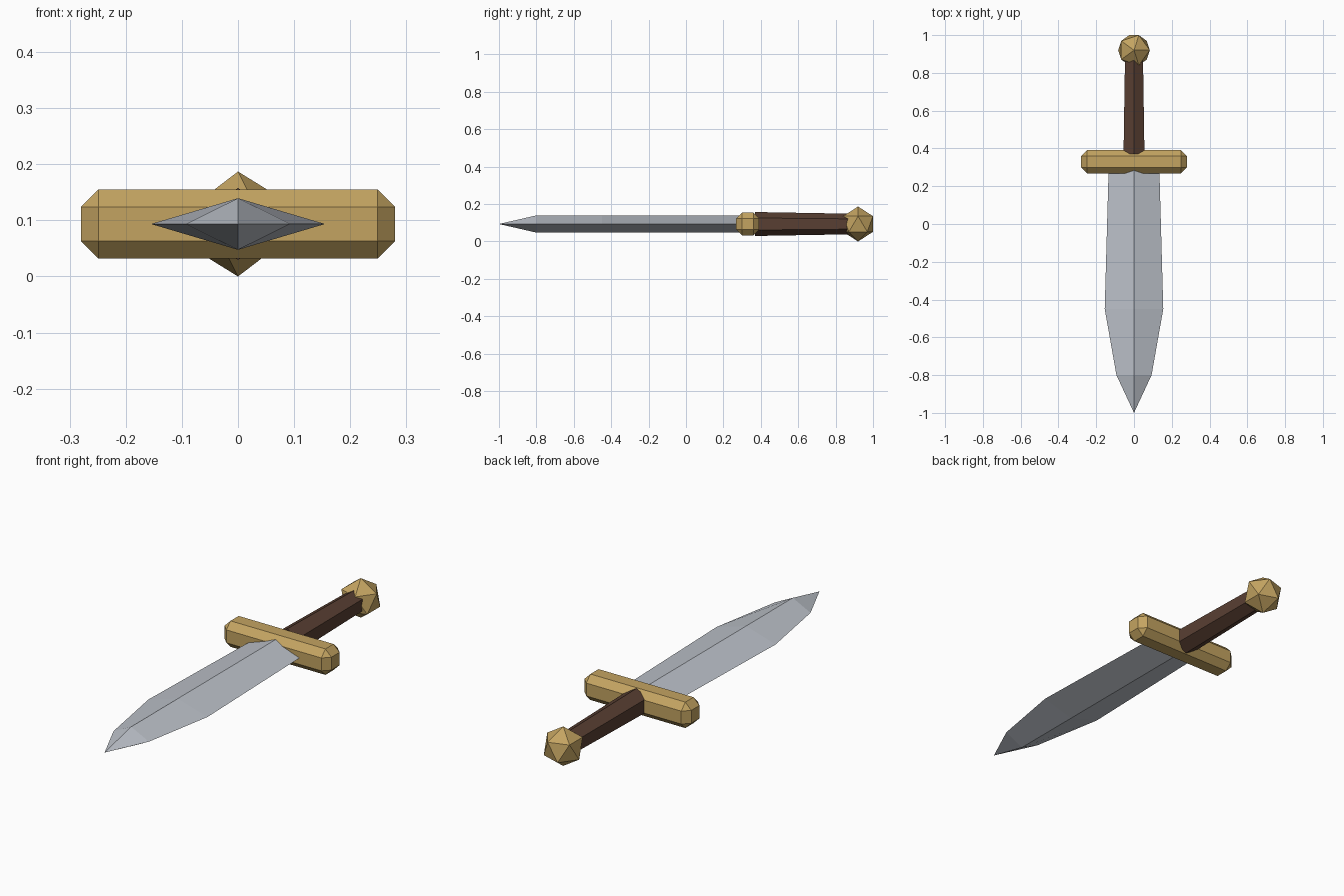
import bpy, bmesh, math

if "Cube" in bpy.data.objects:
    bpy.data.objects.remove(bpy.data.objects["Cube"])

CZ = 0.0935  # height of the long axis

def material(name, color):
    m = bpy.data.materials.new(name)
    m.diffuse_color = (*color, 1)
    m.use_nodes = True
    m.node_tree.nodes["Principled BSDF"].inputs["Base Color"].default_value = m.diffuse_color
    return m

steel = material("steel", (0.50, 0.53, 0.58))
brass = material("brass", (0.55, 0.37, 0.12))
leather = material("leather", (0.10, 0.05, 0.032))

def finish(obj, name, mat):
    obj.name = name
    obj.data.materials.append(mat)
    return obj

# Blade: diamond cross-sections (y, half width, half thickness) lofted to a point
stations = [(0.30, 0.134, 0.046), (-0.45, 0.155, 0.046), (-0.80, 0.093, 0.046)]
bm = bmesh.new()
rings = [[bm.verts.new(p) for p in
          ((w, y, CZ), (0, y, CZ + t), (-w, y, CZ), (0, y, CZ - t))]
         for y, w, t in stations]
tip = bm.verts.new((0, -1.0, CZ))
bm.faces.new(rings[0])
for i in range(4):
    j = (i + 1) % 4
    for a, b in zip(rings, rings[1:]):
        bm.faces.new((a[i], a[j], b[j], b[i]))
    bm.faces.new((rings[-1][i], rings[-1][j], tip))
bmesh.ops.recalc_face_normals(bm, faces=bm.faces)
mesh = bpy.data.meshes.new("blade")
bm.to_mesh(mesh)
bm.free()
blade = bpy.data.objects.new("blade", mesh)
bpy.context.collection.objects.link(blade)
finish(blade, "blade", steel)

# Crossguard: chamfered bar
bpy.ops.mesh.primitive_cube_add(size=1, location=(0, 0.33, CZ))
guard = finish(bpy.context.object, "crossguard", brass)
guard.scale = (0.56, 0.123, 0.123)
bpy.ops.object.transform_apply(location=False, rotation=False, scale=True)
bevel = guard.modifiers.new("chamfer", 'BEVEL')
bevel.width = 0.031
bevel.segments = 1
bevel.offset_type = 'OFFSET'

# Grip: tapered hexagonal rod with a corner facing up, narrow end at the pommel
bpy.ops.mesh.primitive_cone_add(vertices=6, radius1=0.055, radius2=0.064, depth=0.51,
                                location=(0, 0.625, CZ), rotation=(math.pi / 2, 0, 0))
finish(bpy.context.object, "grip", leather)

# Pommel: plain icosahedron
bpy.ops.mesh.primitive_ico_sphere_add(subdivisions=1, radius=CZ, location=(0, 0.92, CZ))
finish(bpy.context.object, "pommel", brass)
